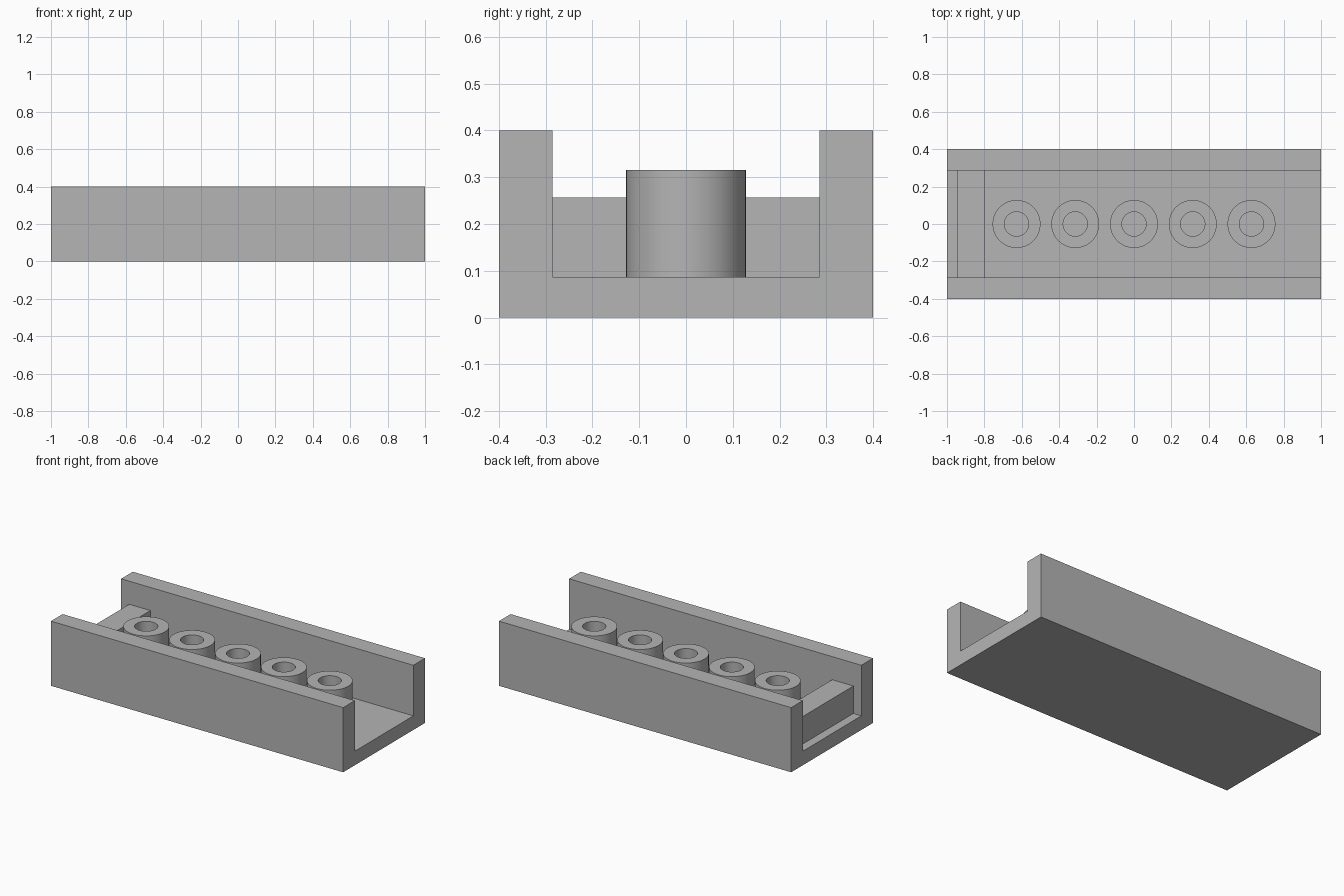
import bpy, bmesh, math
from mathutils import Matrix, Vector

if "Cube" in bpy.data.objects:
    bpy.data.objects.remove(bpy.data.objects["Cube"], do_unlink=True)

grey = bpy.data.materials.new("plain grey")
grey.use_nodes = True
COLOUR = (0.46, 0.46, 0.46, 1)
grey.diffuse_color = COLOUR
grey.node_tree.nodes["Principled BSDF"].inputs["Base Color"].default_value = COLOUR

HALF_WIDTH, INNER, HEIGHT, FLOOR = 0.4, 0.286, 0.4, 0.087
SINK = 0.01  # overlap into the floor


def finish(name, bm, smooth=False):
    bmesh.ops.recalc_face_normals(bm, faces=bm.faces[:])
    mesh = bpy.data.meshes.new(name)
    bm.to_mesh(mesh)
    bm.free()
    mesh.materials.append(grey)
    obj = bpy.data.objects.new(name, mesh)
    bpy.context.collection.objects.link(obj)
    if smooth:
        bpy.ops.object.select_all(action='DESELECT')
        obj.select_set(True)
        bpy.context.view_layer.objects.active = obj
        bpy.ops.object.shade_smooth_by_angle(angle=math.radians(30))
    return obj


# U-shaped channel: cross-section extruded along x
bm = bmesh.new()
half = [(HALF_WIDTH, 0), (HALF_WIDTH, HEIGHT), (INNER, HEIGHT), (INNER, FLOOR)]
section = half + [(-y, z) for y, z in reversed(half)]
face = bm.faces.new([bm.verts.new((-1, y, z)) for y, z in section])
ext = bmesh.ops.extrude_face_region(bm, geom=[face], use_keep_orig=True)
bmesh.ops.translate(bm, vec=(2, 0, 0),
                    verts=[v for v in ext["geom"] if isinstance(v, bmesh.types.BMVert)])
finish("channel", bm)

# Low bar across the channel near one end
bm = bmesh.new()
x0, x1, z0, z1 = -0.945, -0.8, FLOOR - SINK, 0.257
bmesh.ops.create_cube(bm, size=1, matrix=Matrix.LocRotScale(
    Vector(((x0 + x1) / 2, 0, (z0 + z1) / 2)), None,
    Vector((x1 - x0, 2 * (INNER + SINK), z1 - z0))))
finish("cross_bar", bm)

# Row of five hollow tubes: rectangular profile spun about z
for i in range(5):
    bm = bmesh.new()
    profile = [(0.065, FLOOR - SINK), (0.128, FLOOR - SINK), (0.128, 0.315), (0.065, 0.315)]
    verts = [bm.verts.new((r, 0, z)) for r, z in profile]
    edges = [bm.edges.new((verts[k], verts[(k + 1) % 4])) for k in range(4)]
    bmesh.ops.spin(bm, geom=verts + edges, cent=(0, 0, 0), axis=(0, 0, 1),
                   angle=math.tau, steps=64)
    bmesh.ops.remove_doubles(bm, verts=bm.verts[:], dist=1e-4)
    tube = finish(f"tube_{i + 1}", bm, smooth=True)
    tube.location.x = (i - 2) * 0.314
